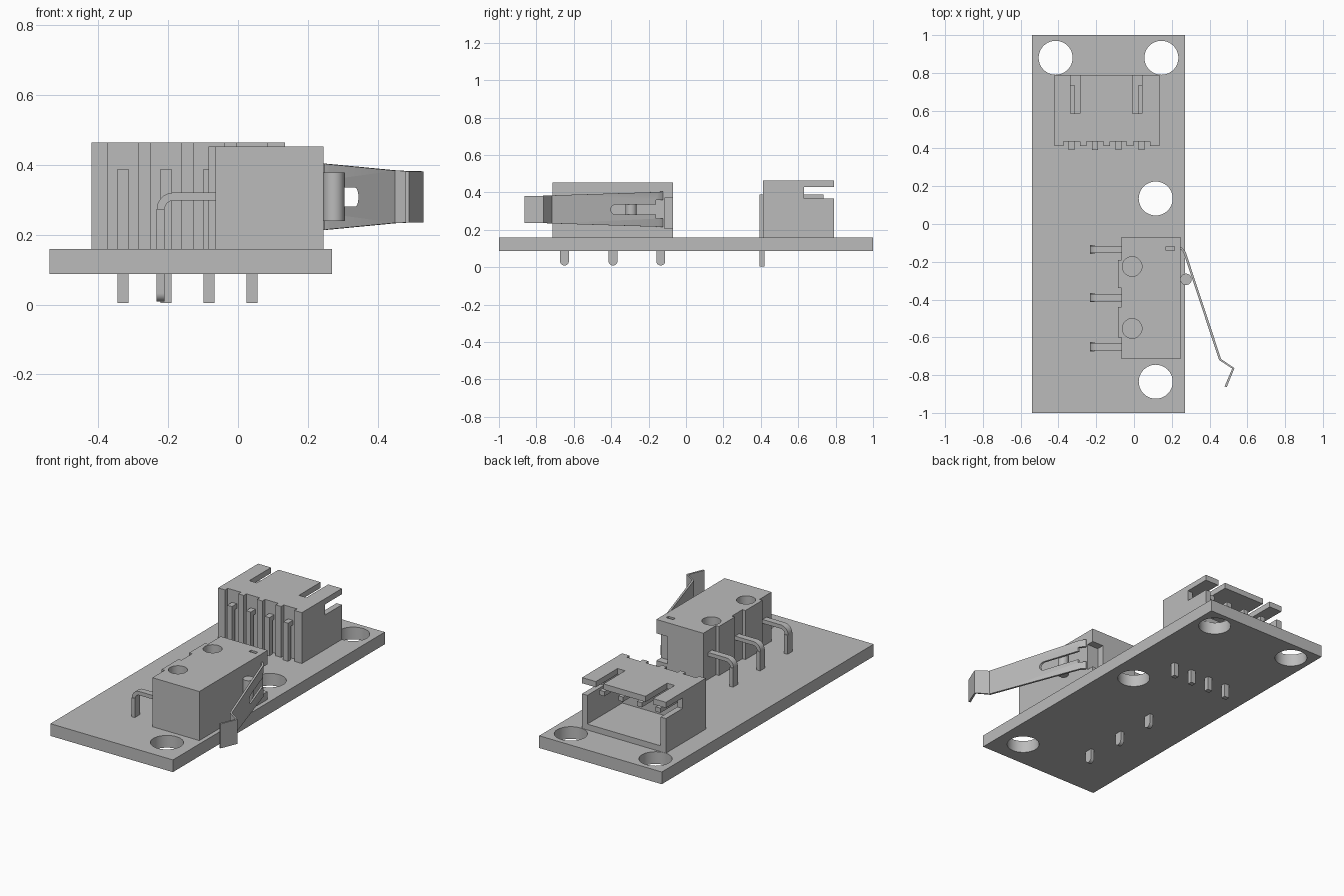
import bpy, bmesh, math
from mathutils import Vector

cube = bpy.data.objects.get("Cube")
if cube:
    bpy.data.objects.remove(cube, do_unlink=True)

grey = bpy.data.materials.new("plain grey")
grey.use_nodes = True
COLOR = (0.5, 0.5, 0.5, 1)
grey.diffuse_color = COLOR
grey.node_tree.nodes["Principled BSDF"].inputs["Base Color"].default_value = COLOR


def finish(name, bm):
    bmesh.ops.recalc_face_normals(bm, faces=bm.faces)
    me = bpy.data.meshes.new(name)
    bm.to_mesh(me)
    bm.free()
    me.materials.append(grey)
    ob = bpy.data.objects.new(name, me)
    bpy.context.collection.objects.link(ob)
    return ob


def prism(name, pts, axis, lo, hi):
    """Extrude a 2D outline along an axis from lo to hi."""
    place = {"x": lambda a, b, c: (c, a, b),
             "y": lambda a, b, c: (a, c, b),
             "z": lambda a, b, c: (a, b, c)}[axis]
    bm = bmesh.new()
    face = bm.faces.new([bm.verts.new(place(a, b, lo)) for a, b in pts])
    ext = bmesh.ops.extrude_face_region(bm, geom=[face])
    verts = [g for g in ext["geom"] if isinstance(g, bmesh.types.BMVert)]
    bmesh.ops.translate(bm, verts=verts, vec=Vector(place(0, 0, hi - lo)))
    return finish(name, bm)


def box(name, x0, x1, y0, y1, z0, z1):
    return prism(name, [(x0, y0), (x1, y0), (x1, y1), (x0, y1)], "z", z0, z1)


def arc(cx, cy, r, start=0, end=360, n=40):
    full = end - start == 360
    steps = n if full else n + 1
    return [(cx + r * math.cos(math.radians(start + (end - start) * i / n)),
             cy + r * math.sin(math.radians(start + (end - start) * i / n)))
            for i in range(steps)]


def activate(ob):
    bpy.ops.object.select_all(action="DESELECT")
    ob.select_set(True)
    bpy.context.view_layer.objects.active = ob


def cut(ob, *cutters):
    for c in cutters:
        c.hide_render = True
        activate(ob)
        mod = ob.modifiers.new("cut", "BOOLEAN")
        mod.operation, mod.solver, mod.object = "DIFFERENCE", "EXACT", c
        bpy.ops.object.modifier_apply(modifier=mod.name)
        bpy.data.objects.remove(c, do_unlink=True)


def smooth(ob):
    activate(ob)
    bpy.ops.object.shade_smooth_by_angle(angle=math.radians(30))


# Circuit board with mounting holes
BOARD_TOP = 0.16
board = box("circuit_board", -0.54, 0.27, -1, 1, 0.087, BOARD_TOP)
for x, y in [(-0.415, 0.88), (0.145, 0.88), (0.115, 0.135), (0.115, -0.835)]:
    cut(board, prism("hole_cutter", arc(x, y, 0.09), "z", 0, 0.3))
smooth(board)

# Socket housing, open at the back, with slotted top and sides
pin_xs = [-0.33 + 0.1235 * i for i in range(4)]
socket = box("socket_housing", -0.42, 0.134, 0.412, 0.79, BOARD_TOP, 0.464)
cut(socket,
    box("cavity_cutter", -0.385, 0.099, 0.46, 0.9, 0.195, 0.43),
    box("side_slot_cutter", -0.6, 0.3, 0.632, 0.9, 0.367, 0.43))
for x in (-0.31, 0.018):
    cut(socket, box("top_slot_cutter", x - 0.025, x + 0.025, 0.585, 0.9, 0.4, 0.6))
for x in pin_xs:
    cut(socket, box("groove_cutter", x - 0.044, x + 0.044, 0.3, 0.437, 0.1, 0.6))

# Right-angle socket pins
for x in pin_xs:
    outline = [(0.392, 0.005), (0.42, 0.005), (0.42, 0.36), (0.735, 0.36),
               (0.735, 0.388), (0.392, 0.388)]
    prism("socket_pin", outline, "x", x - 0.016, x + 0.016)

# Switch body with raised ribs between the terminals
ribs = [(-0.34, -0.19), (-0.6, -0.44)]
outline = [(-0.065, -0.07), (0.245, -0.07), (0.245, -0.715), (-0.065, -0.715)]
for y0, y1 in reversed(ribs):
    outline += [(-0.065, y0), (-0.085, y0), (-0.085, y1), (-0.065, y1)]
switch = prism("switch_body", outline, "z", BOARD_TOP, 0.453)
for y in (-0.225, -0.553):
    cut(switch, prism("hole_cutter", arc(-0.01, y, 0.052), "z", 0.17, 0.6))
cut(switch,
    box("lever_notch_cutter", 0.17, 0.3, -0.115, 0, 0.207, 0.37),
    box("pivot_slot_cutter", 0.17, 0.215, -0.14, -0.12, 0.41, 0.6))
smooth(switch)

# Plunger
smooth(prism("switch_plunger", arc(0.275, -0.293, 0.03), "z", 0.24, 0.378))

# Bent switch terminals, each a curved arm and a rounded foot
for y in (-0.135, -0.39, -0.65):
    bend = [(-0.06, 0.298)] + arc(-0.185, 0.273, 0.025, 90, 180, 8)
    outer = arc(-0.185, 0.273, 0.048, 180, 90, 8) + [(-0.06, 0.321)]
    smooth(prism("terminal_arm", bend + outer, "y", y - 0.019, y + 0.019))
    foot = arc(y, 0.033, 0.024, 180, 360, 12) + [(y + 0.024, 0.273), (y - 0.024, 0.273)]
    smooth(prism("terminal_foot", foot, "x", -0.233, -0.21))

# Spring lever: a tapering bent strip given as x, y, half height
path = [(0.19, -0.128, 0.095), (0.25, -0.128, 0.095), (0.268, -0.15, 0.093),
        (0.456, -0.718, 0.075), (0.526, -0.764, 0.073), (0.485, -0.862, 0.073)]
bm = bmesh.new()
rings = []
for i, (x, y, h) in enumerate(path):
    a, b = path[max(i - 1, 0)], path[min(i + 1, len(path) - 1)]
    tangent = Vector((b[0] - a[0], b[1] - a[1], 0)).normalized()
    side = Vector((-tangent.y, tangent.x, 0)) * 0.006
    mid = Vector((x, y, 0.309))
    rings.append([bm.verts.new(mid + s * side + Vector((0, 0, t * h)))
                  for s, t in ((1, 1), (1, -1), (-1, -1), (-1, 1))])
for r, s in zip(rings, rings[1:]):
    for k in range(4):
        bm.faces.new((r[k], r[(k + 1) % 4], s[(k + 1) % 4], s[k]))
bm.faces.new(rings[0])
bm.faces.new(rings[-1])
lever = finish("switch_lever", bm)
slot = arc(-0.375, 0.308, 0.027, 90, 270, 10) + [
    (-0.16, 0.281), (-0.16, 0.26), (-0.05, 0.26), (-0.05, 0.358), (-0.16, 0.358), (-0.16, 0.335)]
cut(lever, prism("lever_slot_cutter", slot, "x", 0.1, 0.6))
smooth(lever)
